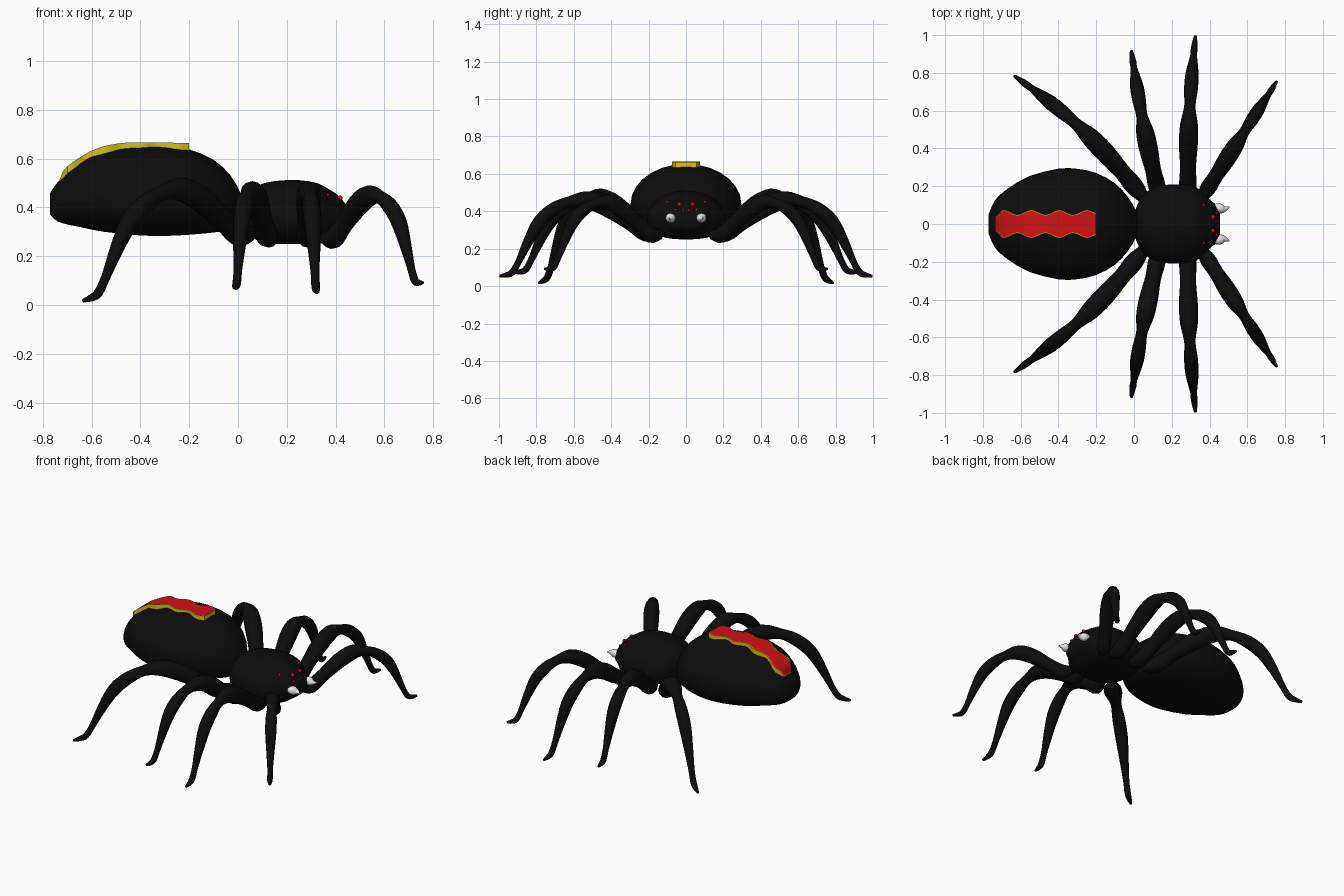
import bpy, bmesh, math
from mathutils import Vector
from mathutils.bvhtree import BVHTree

if "Cube" in bpy.data.objects:
    bpy.data.objects.remove(bpy.data.objects["Cube"])


def material(name, color, rough=0.6):
    m = bpy.data.materials.new(name)
    m.use_nodes = True
    m.diffuse_color = (*color, 1)
    bsdf = m.node_tree.nodes["Principled BSDF"]
    bsdf.inputs["Base Color"].default_value = (*color, 1)
    bsdf.inputs["Roughness"].default_value = rough
    return m


black = material("black", (0.004, 0.004, 0.004))
red = material("red", (0.65, 0.006, 0.008))
yellow = material("yellow", (0.68, 0.52, 0.01))
white = material("white", (0.8, 0.8, 0.8))


def finish(bm, name, mats, mirror=False, angle=50):
    bmesh.ops.recalc_face_normals(bm, faces=bm.faces)
    mesh = bpy.data.meshes.new(name)
    bm.to_mesh(mesh)
    obj = bpy.data.objects.new(name, mesh)
    bpy.context.collection.objects.link(obj)
    for m in mats:
        mesh.materials.append(m)
    if mirror:
        mod = obj.modifiers.new("Mirror", "MIRROR")
        mod.use_axis = (False, True, False)
        mod.use_mirror_merge = False
    bpy.ops.object.select_all(action="DESELECT")
    bpy.context.view_layer.objects.active = obj
    obj.select_set(True)
    bpy.ops.object.shade_smooth_by_angle(angle=math.radians(angle))
    return obj


def spline(points, steps):
    """Catmull-Rom through tuples of any length."""
    pts = [Vector(p) for p in points]
    pts = [pts[0] * 2 - pts[1]] + pts + [pts[-1] * 2 - pts[-2]]
    out = []
    for a, b, c, d in zip(pts, pts[1:], pts[2:], pts[3:]):
        for i in range(steps):
            t = i / steps
            out.append((b * 2 + (c - a) * t + (a * 2 - b * 5 + c * 4 - d) * t * t
                        + (b * 3 - a - c * 3 + d) * t ** 3) / 2)
    return out + [pts[-2]]


def loft(rings):
    bm = bmesh.new()
    loops = [[bm.verts.new(p) for p in ring] for ring in rings]
    n = len(loops[0])
    for a, b in zip(loops, loops[1:]):
        for i in range(n):
            j = (i + 1) % n
            bm.faces.new((a[i], a[j], b[j], b[i]))
    bm.faces.new(loops[0])
    bm.faces.new(loops[-1])
    return bm


def body(profile, sides=28, waist=0.42, low=0.8):
    """Profile rows: x, half width, bottom, top; lower half is boxier."""
    rings = []
    for x, w, lo, hi in spline(profile, 2):
        mid = lo + (hi - lo) * waist
        ring = []
        for i in range(sides):
            a = math.tau * i / sides
            c, s = math.cos(a), math.sin(a)
            if s < 0:
                s = -abs(s) ** low
                c = math.copysign(abs(c) ** low, c)
            ring.append((x, w * c, mid + s * (hi - mid if s > 0 else mid - lo)))
        rings.append(ring)
    return loft(rings)


def tube(points, sides=12, steps=3):
    """Points: x, y, z, radius."""
    path = spline(points, steps)
    rings = []
    for i, p in enumerate(path):
        tangent = (path[min(i + 1, len(path) - 1)] - path[max(i - 1, 0)]).xyz.normalized()
        side = tangent.cross(Vector((0, 0, 1))).normalized()
        up = side.cross(tangent)
        rings.append([p.xyz + (side * math.cos(a) + up * math.sin(a)) * p[3]
                      for a in (math.tau * k / sides for k in range(sides))])
    return loft(rings)


# Abdomen
finish(body([
    (-0.77, 0.05, 0.37, 0.46), (-0.75, 0.10, 0.35, 0.49), (-0.72, 0.145, 0.335, 0.525),
    (-0.65, 0.20, 0.32, 0.585), (-0.55, 0.255, 0.30, 0.63), (-0.4, 0.293, 0.285, 0.652),
    (-0.3, 0.292, 0.283, 0.65), (-0.2, 0.27, 0.288, 0.638), (-0.1, 0.215, 0.297, 0.595),
    (-0.03, 0.14, 0.31, 0.53), (0.01, 0.07, 0.34, 0.46), (0.02, 0.03, 0.37, 0.42)]),
    "abdomen", [black])

# Head and thorax in one shell
head = body([
    (0.0, 0.05, 0.33, 0.42), (0.03, 0.13, 0.29, 0.46), (0.08, 0.18, 0.265, 0.49),
    (0.15, 0.205, 0.25, 0.508), (0.25, 0.21, 0.25, 0.512), (0.33, 0.195, 0.25, 0.498),
    (0.38, 0.15, 0.26, 0.47), (0.41, 0.12, 0.28, 0.45), (0.44, 0.10, 0.30, 0.415),
    (0.455, 0.07, 0.32, 0.385)])
surface = BVHTree.FromBMesh(head)
finish(head, "head_and_thorax", [black])

# Legs: one shape (distance, height, radius) reused along four directions
leg_shape = [
    (0, 0.29, 0.03), (0.08, 0.287, 0.046), (0.19, 0.35, 0.042), (0.33, 0.43, 0.05),
    (0.45, 0.47, 0.047), (0.56, 0.46, 0.03), (0.66, 0.42, 0.036), (0.75, 0.35, 0.036),
    (0.82, 0.245, 0.027), (0.88, 0.135, 0.018), (0.92, 0.075, 0.018),
    (0.96, 0.06, 0.014), (1, 0.055, 0.007)]
legs = {
    "front_legs": ((0.36, 0.14), (0.757, 0.757), 0.09, 0.95, 0.0, 0.92),
    "front_middle_legs": ((0.285, 0.14), (0.325, 0.997), 0.05, 0.98, 0.012, 1.0),
    "rear_middle_legs": ((0.135, 0.14), (-0.015, 0.92), 0.07, 0.98, 0.01, 1.0),
    "rear_legs": ((0.05, 0.14), (-0.635, 0.785), 0.012, 1.01, -0.04, 1.05)}
for name, (base, tip, foot, lift, bow, thick) in legs.items():
    base, tip = Vector(base), Vector(tip)
    span = tip - base
    normal = Vector((-span.y, span.x)).normalized()
    points = []
    for t, z, r in leg_shape:
        p = base + span * t + normal * bow * math.sin(math.pi * t)
        points.append((p.x, p.y, z * lift + (foot - 0.05) * t ** 4, r * thick))
    finish(tube(points), name, [black], mirror=True)

# Fangs
finish(tube([(0.425, 0.092, 0.365, 0.016), (0.445, 0.085, 0.365, 0.025),
             (0.465, 0.08, 0.363, 0.024), (0.485, 0.081, 0.362, 0.013),
             (0.506, 0.09, 0.362, 0.002)]), "fangs", [white], mirror=True)

# Eyes seated on the face
bm = bmesh.new()
for y, z, r in [(0.036, 0.437, 0.012), (0.1, 0.45, 0.008),
                (0.055, 0.408, 0.007), (0.014, 0.406, 0.006)]:
    spot = surface.ray_cast(Vector((1, y, z)), Vector((-1, 0, 0)))[0]
    if spot is None:
        spot = surface.find_nearest(Vector((0.41, y, z)))[0]
    made = bmesh.ops.create_uvsphere(bm, u_segments=10, v_segments=6, radius=r)
    bmesh.ops.translate(bm, verts=made["verts"], vec=spot)
finish(bm, "eyes", [red], mirror=True)

# Wavy back stripe: red top with a yellow border and sides
ridge = spline([(-0.732, 0.515), (-0.70, 0.568), (-0.59, 0.637), (-0.475, 0.664),
                (-0.34, 0.666), (-0.2, 0.664)], 9)
bm = bmesh.new()
rows = []
for x, z in ridge:
    w = 0.062 + 0.012 * math.cos(math.tau * (x + 0.69) / 0.147)
    w *= min(1, 0.6 + (x + 0.732) * 12)
    rim = w - 0.005
    rows.append([bm.verts.new(p) for p in (
        (x, -w, z - 0.03), (x, -w, z), (x, -rim, z), (x, rim, z), (x, w, z), (x, w, z - 0.03))])
for a, b in zip(rows, rows[1:]):
    for i in range(6):
        j = (i + 1) % 6
        bm.faces.new((a[i], a[j], b[j], b[i])).material_index = 1 if i == 2 else 0
bm.faces.new(rows[0])
bm.faces.new(rows[-1])
finish(bm, "back_stripe", [yellow, red], angle=30)
